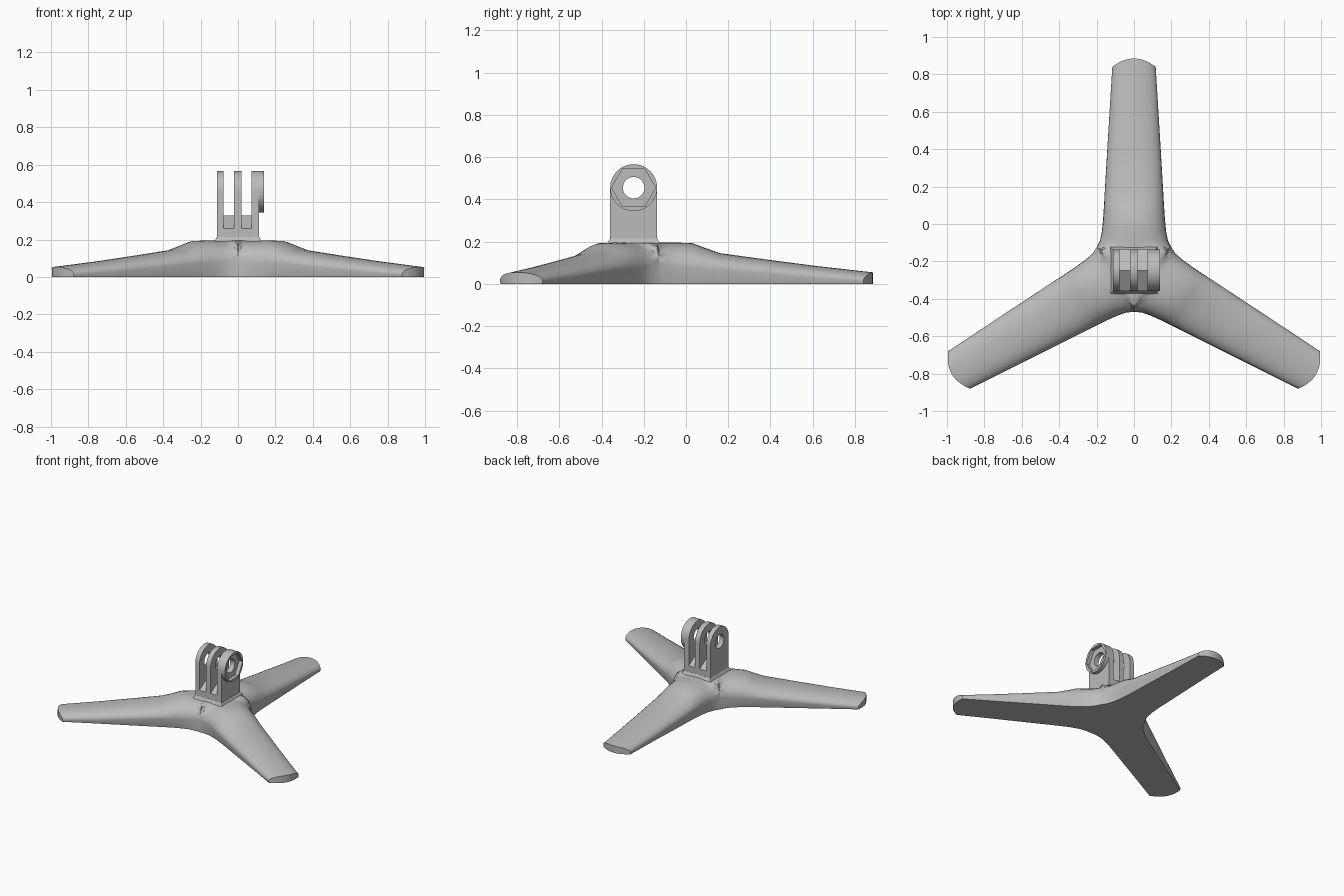
import bpy, bmesh
from math import sin, cos, pi, radians, sqrt
from mathutils import Matrix, Vector

cube = bpy.data.objects.get("Cube")
if cube:
    bpy.data.objects.remove(cube, do_unlink=True)

GREY = (0.5, 0.5, 0.5, 1)
plastic = bpy.data.materials.new("grey plastic")
plastic.use_nodes = True
plastic.diffuse_color = GREY
plastic.node_tree.nodes["Principled BSDF"].inputs["Base Color"].default_value = GREY


def finish(name, mesh, angle=30):
    obj = bpy.data.objects.new(name, mesh)
    bpy.context.collection.objects.link(obj)
    mesh.materials.clear()
    mesh.materials.append(plastic)
    bpy.ops.object.select_all(action='DESELECT')
    obj.select_set(True)
    bpy.context.view_layer.objects.active = obj
    bpy.ops.object.shade_smooth_by_angle(angle=radians(angle))
    return obj


# Three-legged base: distance from hub, half width, foot half width, edge height, crest height
STATIONS = [
    (0.06, None, None, 0.195, 0.195),
    (0.09, None, None, 0.19, 0.195),
    (0.105, None, None, 0.165, 0.195),
    (0.115, 0.2, 0.2, 0.09, 0.195),
    (0.15, 0.182, 0.178, 0.085, 0.195),
    (0.20, 0.172, 0.158, 0.08, 0.195),
    (0.27, 0.165, 0.146, 0.075, 0.192),
    (0.33, 0.161, 0.141, 0.072, 0.17),
    (0.40, 0.157, 0.138, 0.07, 0.145),
    (0.62, 0.144, 0.13, 0.05, 0.115),
    (0.85, 0.13, 0.121, 0.03, 0.085),
    (1.08, 0.116, 0.114, 0.014, 0.054),
]
HUB = Vector((0, -0.24, 0))
N = 16

bm = bmesh.new()
for k in range(3):
    turn = Matrix.Translation(HUB) @ Matrix.Rotation(radians(90 + 120 * k), 4, 'Z')
    tops, bottoms = [], []
    for i, (r, w, foot, edge, crest) in enumerate(STATIONS):
        w = w or r * sqrt(3)
        foot = foot or w
        top, bottom = [], []
        for j in range(N + 1):
            u = sin(pi * (j / N - 0.5))
            # Rounded toe at the last station
            x = r + (0.045 * (1 - u * u) if i == len(STATIONS) - 1 else 0)
            z = edge + (crest - edge) * max(0, 1 - abs(u) ** 2.3) ** (1 / 2.1)
            top.append(bm.verts.new(turn @ Vector((x, u * w, z))))
            bottom.append(bm.verts.new(turn @ Vector((x, u * foot, 0))))
        tops.append(top)
        bottoms.append(bottom)
    for rows, height in ((tops, 0.195), (bottoms, 0)):
        centre = bm.verts.new(HUB + Vector((0, 0, height)))
        for j in range(N):
            bm.faces.new((centre, rows[0][j], rows[0][j + 1]))
            for a, b in zip(rows, rows[1:]):
                bm.faces.new((a[j], b[j], b[j + 1], a[j + 1]))
    # Side walls and toe wall
    for i in range(3, len(STATIONS) - 1):
        for j in (0, N):
            bm.faces.new((tops[i][j], tops[i + 1][j], bottoms[i + 1][j], bottoms[i][j]))
    for j in range(N):
        bm.faces.new((tops[-1][j], tops[-1][j + 1], bottoms[-1][j + 1], bottoms[-1][j]))
bmesh.ops.remove_doubles(bm, verts=bm.verts, dist=0.0005)
bmesh.ops.recalc_face_normals(bm, faces=bm.faces)
base_mesh = bpy.data.meshes.new("tripod_base")
bm.to_mesh(base_mesh)
bm.free()
finish("tripod_base", base_mesh, 40)


# Plates: closed (y, z) outlines, extruded along x, inner loops become holes
def plate(name, loops, x0, x1):
    curve = bpy.data.curves.new(name, 'CURVE')
    curve.dimensions = '2D'
    curve.fill_mode = 'BOTH'
    curve.extrude = (x1 - x0) / 2
    for loop in loops:
        spline = curve.splines.new('POLY')
        spline.points.add(len(loop) - 1)
        for point, (y, z) in zip(spline.points, loop):
            point.co = (y, z, 0, 1)
        spline.use_cyclic_u = True
    temp = bpy.data.objects.new(name, curve)
    bpy.context.collection.objects.link(temp)
    graph = bpy.context.evaluated_depsgraph_get()
    mesh = bpy.data.meshes.new_from_object(temp.evaluated_get(graph))
    bpy.data.objects.remove(temp, do_unlink=True)
    mesh.transform(Matrix.Translation(((x0 + x1) / 2, 0, 0))
                   @ Matrix.Rotation(pi / 2, 4, 'Z') @ Matrix.Rotation(pi / 2, 4, 'X'))
    bm = bmesh.new()
    bm.from_mesh(mesh)
    bmesh.ops.remove_doubles(bm, verts=bm.verts, dist=0.0001)
    bmesh.ops.recalc_face_normals(bm, faces=bm.faces)
    bm.to_mesh(mesh)
    bm.free()
    return finish(name, mesh)


CY, CZ, R = -0.248, 0.455, 0.111


def arc(radius, count, sweep=2 * pi, closed=True):
    steps = count if closed else count - 1
    return [(CY + radius * cos(sweep * i / steps), CZ + radius * sin(sweep * i / steps))
            for i in range(count)]


# Three upright prongs with a bolt hole
hole = arc(0.051, 40)
prong = arc(R, 25, pi, False) + [(CY - R, 0.19), (CY + R, 0.19)]
for name, x0, x1 in (("right_prong", -0.113, -0.077),
                     ("middle_prong", -0.021, 0.018),
                     ("left_prong", 0.072, 0.111)):
    plate(name, [prong, hole], x0, x1)

# Nut holder with hexagonal pocket
plate("nut_holder", [arc(R, 48), arc(0.104, 6)], 0.111, 0.14)

# Neck block whose ridged top forms the slot floors
ridge = [(CY - R, 0.19), (CY + R, 0.19), (CY + R, 0.26), (CY, 0.328), (CY - R, 0.26)]
plate("neck_block", [ridge], -0.112, 0.11)

# Flared collar where the neck meets the base
bm = bmesh.new()
bmesh.ops.create_cube(bm, size=1)
for v in bm.verts:
    flare = 0.014 if v.co.z < 0 else 0.001
    v.co.x = (1 if v.co.x > 0 else -1) * (0.112 + flare)
    v.co.y = CY + (1 if v.co.y > 0 else -1) * (R + flare)
    v.co.z = 0.19 if v.co.z < 0 else 0.214
collar = bpy.data.meshes.new("neck_collar")
bm.to_mesh(collar)
bm.free()
finish("neck_collar", collar)
